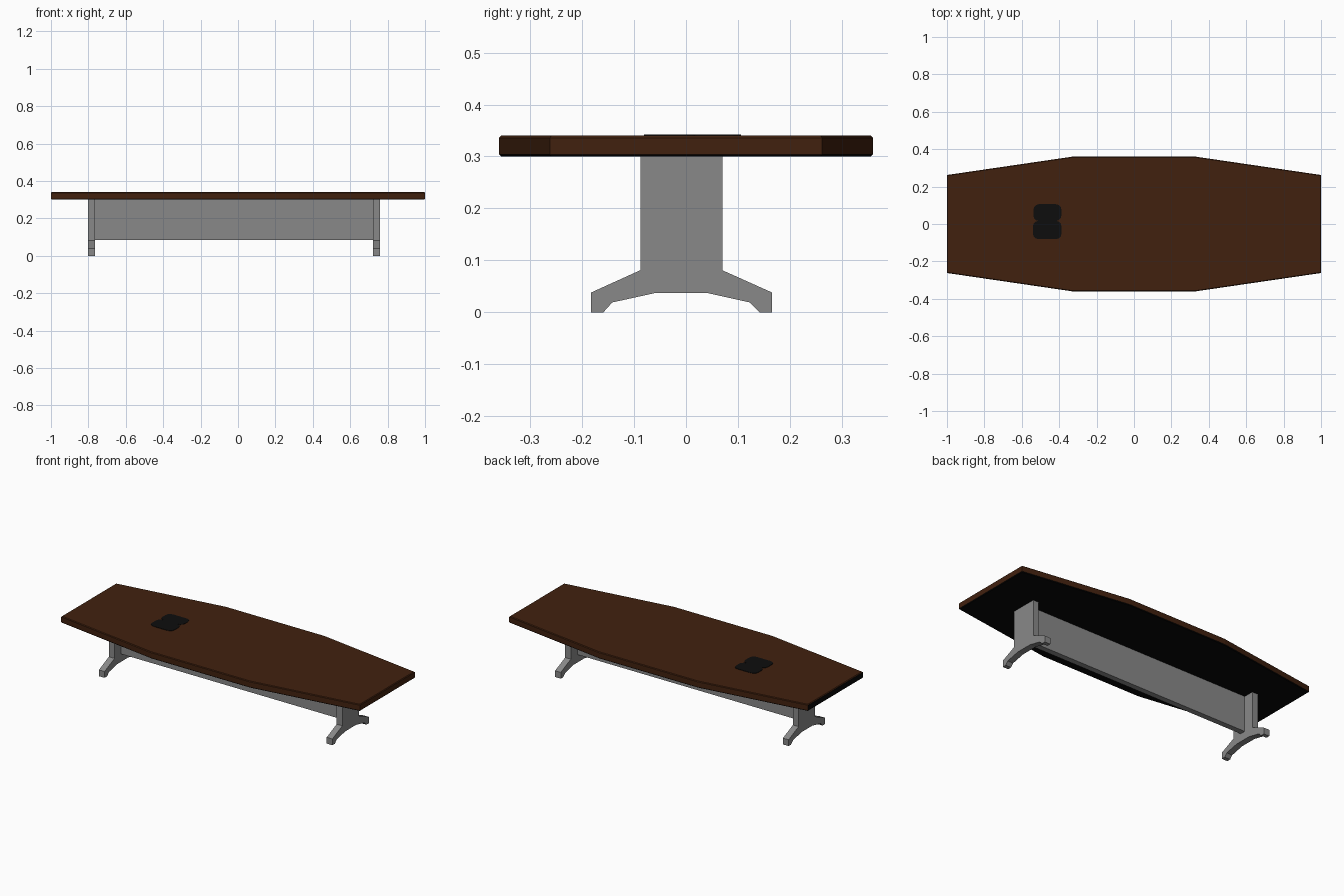
import bpy, bmesh, math
from mathutils import Vector

if "Cube" in bpy.data.objects:
    bpy.data.objects.remove(bpy.data.objects["Cube"])


def material(name, color):
    m = bpy.data.materials.new(name)
    m.diffuse_color = (*color, 1)
    m.use_nodes = True
    m.node_tree.nodes["Principled BSDF"].inputs["Base Color"].default_value = m.diffuse_color
    return m


BROWN = material("dark_brown_wood", (0.053, 0.0150, 0.0045))
BLACK = material("black_underside", (0.002, 0.002, 0.002))
CHARCOAL = material("charcoal_plastic", (0.004, 0.004, 0.004))
GREY = material("grey_base", (0.25, 0.25, 0.25))


def prism(name, points, offset, mats, bevel=0.0):
    """Extrude a closed outline by offset, with optional rim bevel."""
    bm = bmesh.new()
    face = bm.faces.new([bm.verts.new(p) for p in points])
    ext = bmesh.ops.extrude_face_region(bm, geom=[face])
    moved = [g for g in ext["geom"] if isinstance(g, bmesh.types.BMVert)]
    bmesh.ops.translate(bm, verts=moved, vec=offset)
    if not any(len(f.verts) == len(points) and f is face for f in bm.faces):
        bm.faces.new([v for v in bm.verts if v not in moved])
    bmesh.ops.recalc_face_normals(bm, faces=bm.faces)
    if bevel:
        axis = Vector(offset).normalized()
        rim = [e for e in bm.edges
               if abs((e.verts[0].co - e.verts[1].co).dot(axis)) < 1e-5]
        bmesh.ops.bevel(bm, geom=rim, offset=bevel, segments=1,
                        profile=0.5, affect='EDGES')
    bm.normal_update()
    mesh = bpy.data.meshes.new(name)
    bm.to_mesh(mesh)
    bm.free()
    for m in mats:
        mesh.materials.append(m)
    ob = bpy.data.objects.new(name, mesh)
    bpy.context.collection.objects.link(ob)
    return ob


# Boat-shaped table top; underside and left end are black
half = [(1, 0.262), (0.33, 0.36), (-0.33, 0.36), (-1, 0.262)]
outline = half + [(x, -y) for x, y in reversed(half)]
top = prism("table_top", [(x, y, 0.30) for x, y in outline], (0, 0, 0.04),
            [BROWN, BLACK], 0.004)
for p in top.data.polygons:
    if p.normal.z < -0.3 or p.normal.x < -0.9:
        p.material_index = 1

# Two end supports with splayed feet
profile = [(-0.088, 0.30), (0.07, 0.30), (0.07, 0.081), (0.166, 0.038),
           (0.166, 0), (0.142, 0), (0.123, 0.019), (0.042, 0.037),
           (-0.06, 0.037), (-0.142, 0.019), (-0.159, 0), (-0.183, 0),
           (-0.183, 0.038), (-0.088, 0.081)]
for name, x in (("left_leg", -0.803), ("right_leg", 0.722)):
    prism(name, [(x, y, z) for y, z in profile], (0.038, 0, 0), [GREY])

# Long panel joining the supports
prism("modesty_panel", [(-0.765, -0.027, 0.085), (0.722, -0.027, 0.085),
                        (0.722, -0.027, 0.30), (-0.765, -0.027, 0.30)],
      (0, 0.034, 0), [GREY])


# Flat pair of rounded pads set in the table top
def pad(name, cx, cy, w, d, r):
    pts = []
    for sx, sy, start in ((1, 1, 0), (-1, 1, 90), (-1, -1, 180), (1, -1, 270)):
        for i in range(4):
            a = math.radians(start + i * 30)
            pts.append((cx + sx * (w / 2 - r) + r * math.cos(a),
                        cy + sy * (d / 2 - r) + r * math.sin(a), 0.338))
    prism(name, pts, (0, 0, 0.004), [CHARCOAL])


pad("upper_pad", -0.463, 0.061, 0.15, 0.09, 0.03)
pad("lower_pad", -0.464, -0.032, 0.153, 0.098, 0.03)
